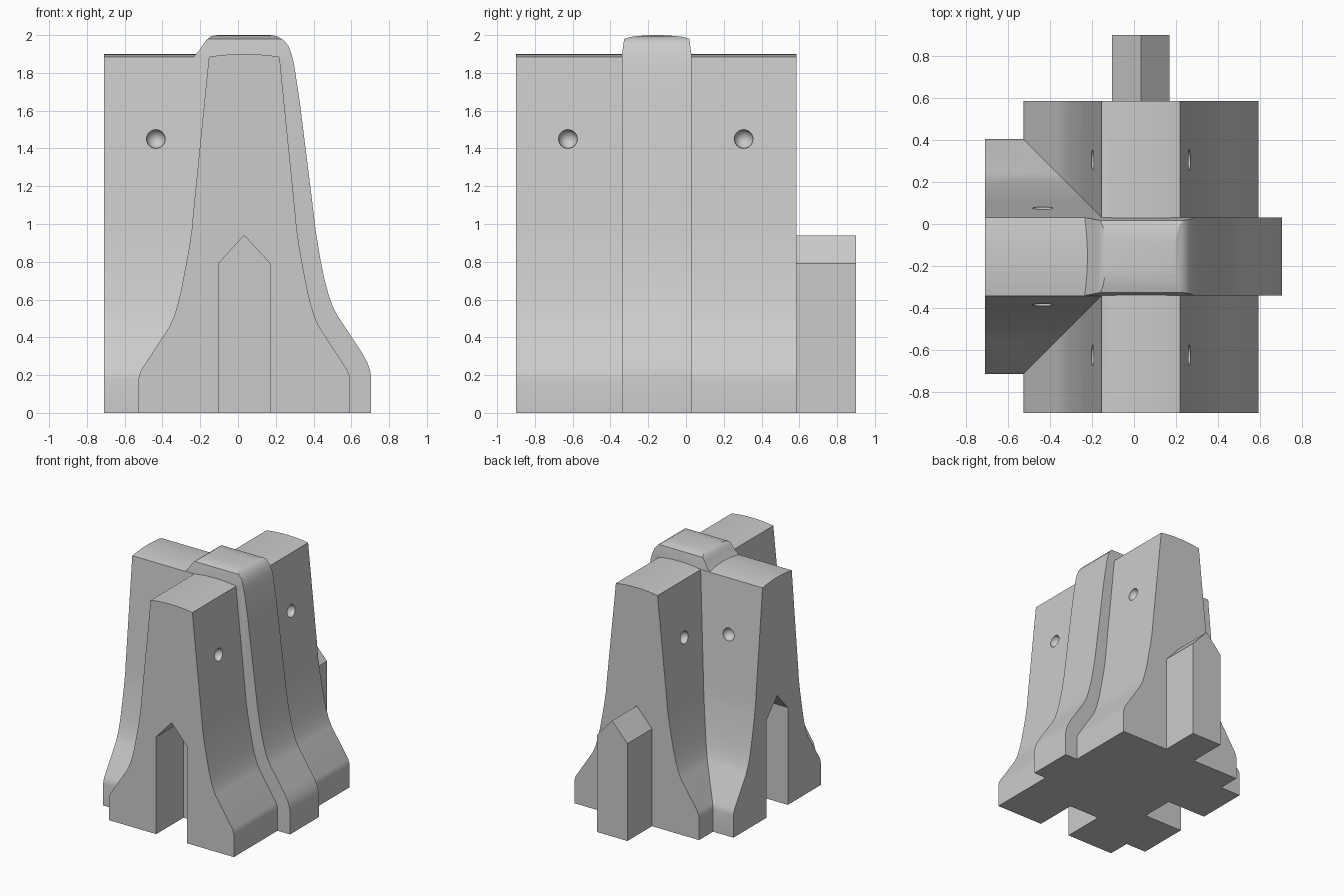
import bpy, bmesh, math

if "Cube" in bpy.data.objects:
    bpy.data.objects.remove(bpy.data.objects["Cube"])

CX, CY = 0.033, -0.155     # centre lines of the through wall and the side arm


def prism(name, pts, axis, start, end):
    """Extrude a (horizontal, z) profile along the y or x axis."""
    bm = bmesh.new()
    put = (lambda p: (p[0], start, p[1])) if axis == 'y' else (lambda p: (start, p[0], p[1]))
    face = bm.faces.new([bm.verts.new(put(p)) for p in pts])
    res = bmesh.ops.extrude_face_region(bm, geom=[face])
    verts = [g for g in res['geom'] if isinstance(g, bmesh.types.BMVert)]
    move = (0, end - start, 0) if axis == 'y' else (end - start, 0, 0)
    bmesh.ops.translate(bm, vec=move, verts=verts)
    bmesh.ops.recalc_face_normals(bm, faces=bm.faces)
    mesh = bpy.data.meshes.new(name)
    bm.to_mesh(mesh)
    bm.free()
    ob = bpy.data.objects.new(name, mesh)
    bpy.context.collection.objects.link(ob)
    return ob


def boolean(target, tool, operation):
    tool.hide_render = True
    mod = target.modifiers.new("boolean", 'BOOLEAN')
    mod.operation, mod.solver, mod.object = operation, 'EXACT', tool
    bpy.context.view_layer.objects.active = target
    bpy.ops.object.modifier_apply(modifier=mod.name)
    bpy.data.objects.remove(tool, do_unlink=True)


def mirrored(half, centre):
    return [(centre + w, z) for w, z in half] + [(centre - w, z) for w, z in reversed(half)]


def crown(half_width, z_edge, z_mid, n=5):
    return [(half_width * (1 - i / n), z_mid - (z_mid - z_edge) * (1 - i / n) ** 2)
            for i in range(1, n)]


def house(centre):
    return [(centre - 0.137, 0), (centre + 0.137, 0), (centre + 0.137, 0.79),
            (centre, 0.94), (centre - 0.137, 0.79)]


# Flared barrier half section with a slightly domed top
half = [(0.56, 0), (0.56, 0.18), (0.556, 0.2), (0.547, 0.225), (0.397, 0.455),
        (0.372, 0.51), (0.352, 0.575), (0.334, 0.65), (0.313, 0.76), (0.293, 0.87),
        (0.278, 0.97), (0.270, 1.06), (0.187, 1.885)] + crown(0.187, 1.885, 1.9)
barrier = prism("barrier_junction", mirrored(half, CX), 'y', -0.9, 0.585)
arm = prism("side_arm", mirrored(half, CY), 'x', -0.71, CX)
boolean(barrier, arm, 'UNION')

# Raised band over the junction, with a tapered domed cap
band_profile = [(-0.1, 0), (0.705, 0), (0.705, 0.19), (0.70, 0.22), (0.688, 0.26),
                (0.655, 0.32), (0.53, 0.51), (0.503, 0.56), (0.48, 0.625), (0.457, 0.71),
                (0.435, 0.82), (0.412, 0.96), (0.395, 1.1), (0.325, 1.66), (0.296, 1.85),
                (0.283, 1.9), (0.266, 1.945), (0.24, 1.975), (0.205, 1.995), (0.17, 2.0),
                (-0.11, 2.0), (-0.14, 1.995), (-0.165, 1.977), (-0.185, 1.95),
                (-0.205, 1.92), (-0.235, 1.885), (-0.1, 1.8)]
band = prism("band", band_profile, 'y', CY - 0.3, CY + 0.3)
cap = [(0.185, -0.0), (0.185, 1.89), (0.172, 1.98)] + crown(0.172, 1.985, 2.0)
trim = prism("band_trim", mirrored(cap, CY), 'x', -0.8, 0.8)
boolean(band, trim, 'INTERSECT')
boolean(barrier, band, 'UNION')

# Connecting tongue at the back, matching slots at the front and in the arm
boolean(barrier, prism("tongue", house(CX), 'y', 0.4, 0.9), 'UNION')


def slot(axis, centre, start, end):
    pts = [(p, z if z else -0.1) for p, z in house(centre)]
    boolean(barrier, prism("slot_cutter", pts, axis, start, end), 'DIFFERENCE')


slot('y', CX, -1.0, -0.55)
slot('x', CY, -0.8, -0.36)

# Round lifting pits on both sides of each wall
side = 0.23
pits = [(CX + s * side, y) for s in (1, -1) for y in (-0.625, 0.305)]
pits += [(-0.435, CY + s * side) for s in (1, -1)]
for x, y in pits:
    bpy.ops.mesh.primitive_uv_sphere_add(segments=24, ring_count=12, radius=0.05,
                                         location=(x, y, 1.45))
    boolean(barrier, bpy.context.object, 'DIFFERENCE')

bpy.ops.object.select_all(action='DESELECT')
barrier.select_set(True)
bpy.context.view_layer.objects.active = barrier
bpy.ops.object.shade_smooth_by_angle(angle=math.radians(30))
